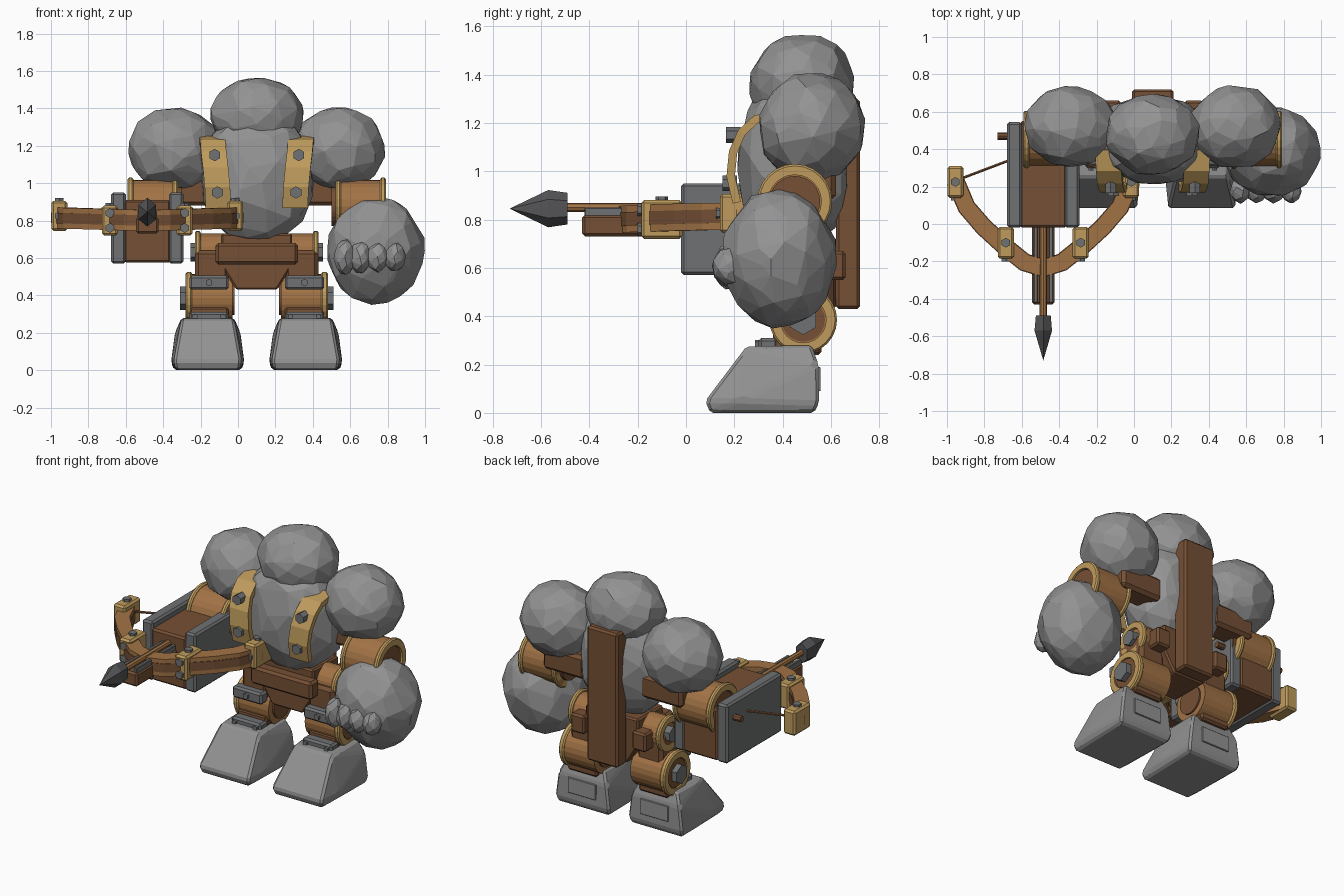
import bpy, bmesh, math, random
from mathutils import Vector, Matrix

random.seed(4)
if "Cube" in bpy.data.objects:
    bpy.data.objects.remove(bpy.data.objects["Cube"])


def material(name, rgb):
    m = bpy.data.materials.new(name)
    m.use_nodes = True
    m.diffuse_color = (*rgb, 1)
    m.node_tree.nodes["Principled BSDF"].inputs["Base Color"].default_value = (*rgb, 1)
    return m


STONE = material("stone grey", (0.29, 0.29, 0.29))
METAL = material("iron grey", (0.16, 0.165, 0.17))
DARK = material("dark iron", (0.09, 0.09, 0.095))
WOOD = material("brown wood", (0.18, 0.08, 0.035))
PALE = material("light wood", (0.36, 0.17, 0.06))
GOLD = material("brass", (0.52, 0.33, 0.11))
CX = 0.1      # body symmetry plane
BX = -0.485   # weapon symmetry plane


def finish(name, bm, mat):
    bmesh.ops.recalc_face_normals(bm, faces=bm.faces)
    me = bpy.data.meshes.new(name)
    bm.to_mesh(me)
    bm.free()
    me.materials.append(mat)
    ob = bpy.data.objects.new(name, me)
    bpy.context.collection.objects.link(ob)
    return ob


def bevel(bm, width):
    if width:
        bmesh.ops.bevel(bm, geom=bm.edges[:], offset=width, segments=1, affect='EDGES')


def box(name, lo, hi, mat, bev=0.012):
    """Chamfered block between two corners."""
    lo, hi = Vector(lo), Vector(hi)
    bm = bmesh.new()
    bmesh.ops.create_cube(bm, size=1)
    for v in bm.verts:
        v.co = (lo + hi) / 2 + v.co * (hi - lo)
    bevel(bm, bev)
    return finish(name, bm, mat)


def hull(name, pts, mat, bev=0, flat=0.1):
    """Convex solid around points."""
    bm = bmesh.new()
    verts = [bm.verts.new(p) for p in pts]
    res = bmesh.ops.convex_hull(bm, input=verts)
    loose = [v for v in bm.verts if not v.link_faces]
    bmesh.ops.delete(bm, geom=loose, context='VERTS')
    bmesh.ops.dissolve_limit(bm, angle_limit=flat, verts=bm.verts, edges=bm.edges)
    bevel(bm, bev)
    return finish(name, bm, mat)


def boulder(name, c, r, n=95, power=1.0):
    """Faceted irregular rock."""
    pts = []
    for i in range(n):
        z = 1 - 2 * (i + 0.5) / n
        a = i * 2.39996 + random.uniform(-0.2, 0.2)
        q = math.sqrt(1 - z * z)
        k = random.uniform(0.97, 1.04)
        d = [math.copysign(abs(t) ** power, t) for t in (q * math.cos(a), q * math.sin(a), z)]
        pts.append([c[j] + r[j] * d[j] * k for j in range(3)])
    return hull(name, pts, STONE)


def rod(name, a, b, r, mat, sides=6, r2=None):
    """Cylinder or cone between two points."""
    a, b = Vector(a), Vector(b)
    bm = bmesh.new()
    rot = (b - a).to_track_quat('Z', 'Y').to_matrix().to_4x4()
    bmesh.ops.create_cone(bm, cap_ends=True, segments=sides, radius1=r,
                          radius2=r if r2 is None else r2, depth=(b - a).length,
                          matrix=Matrix.Translation((a + b) / 2) @ rot)
    return finish(name, bm, mat)


def ring(name, x0, x1, y, z, r_out, r_in, mat, n=24):
    """Chamfered band around the x axis."""
    c, bm = 0.008, bmesh.new()
    prof = [(x0, r_in), (x0, r_out - c), (x0 + c, r_out), (x1 - c, r_out), (x1, r_out - c), (x1, r_in)]
    loops = []
    for i in range(n):
        a = i * math.tau / n
        loops.append([bm.verts.new((x, y + r * math.cos(a), z + r * math.sin(a))) for x, r in prof])
    for i in range(n):
        p, q = loops[i], loops[(i + 1) % n]
        for j in range(6):
            k = (j + 1) % 6
            bm.faces.new((p[j], p[k], q[k], q[j]))
    return finish(name, bm, mat)


def sweep(name, pts, side, half, thick, mat):
    """Flat bar following a path."""
    pts, side = [Vector(p) for p in pts], Vector(side)
    bm, loops = bmesh.new(), []
    for i, p in enumerate(pts):
        t = pts[min(i + 1, len(pts) - 1)] - pts[max(i - 1, 0)]
        nrm = t.cross(side).normalized() * thick / 2
        loops.append([bm.verts.new(p + side * half * u + nrm * v)
                      for u, v in ((-1, -1), (1, -1), (1, 1), (-1, 1))])
    for p, q in zip(loops, loops[1:]):
        for j in range(4):
            k = (j + 1) % 4
            bm.faces.new((p[j], p[k], q[k], q[j]))
    bm.faces.new(loops[0])
    bm.faces.new(loops[-1])
    return finish(name, bm, mat)


# Body rocks
boulder("head", (0.1, 0.48, 1.36), (0.25, 0.22, 0.21))
boulder("torso", (CX, 0.45, 1.03), (0.3, 0.23, 0.34), 110, 0.85)
boulder("left_fist", (0.735, 0.385, 0.64), (0.26, 0.235, 0.29), 110)
for i, x in enumerate((0.57, 0.655, 0.745, 0.84)):
    boulder(f"knuckle_{i + 1}", (x, 0.18, 0.605), (0.058, 0.07, 0.095 - 0.006 * i), 32)

# Back beam, pelvis and belt
box("back_beam", (-0.01, 0.62, 0.43), (0.21, 0.72, 1.3), WOOD)
hull("pelvis", [(CX + s * w, y, z) for s in (-1, 1) for y in (0.36, 0.62)
                for w, z in ((0.11, 0.43), (0.19, 0.56), (0.19, 0.73))], WOOD, 0.01)
box("belt", (-0.12, 0.29, 0.565), (0.32, 0.38, 0.68), WOOD, 0.015)
rod("hip_axle", (-0.21, 0.49, 0.63), (0.41, 0.49, 0.63), 0.1, PALE, 20)

# Paired body parts
for s, tag in ((-1, "right"), (1, "left")):
    def X(d):
        return CX + s * d

    def span(a, b):
        return sorted((X(a), X(b)))

    boulder(tag + "_shoulder", (X(0.44), 0.52, 1.18), (0.245, 0.22, 0.225))
    # Arm beam and elbow barrel
    a, b = span(0.2, 0.5)
    box(tag + "_arm_beam", (a, 0.46, 0.88), (b, 0.62, 1.03), WOOD, 0.02)
    rod(tag + "_elbow_barrel", (X(0.42), 0.45, 0.875), (X(0.67), 0.45, 0.875), 0.143, PALE, 24)
    for d in (0.42, 0.66):
        a, b = span(d, d + 0.03)
        ring(tag + "_elbow_band", a, b, 0.45, 0.875, 0.155, 0.11, GOLD)
    rod(tag + "_elbow_core", (X(0.4), 0.45, 0.875), (X(0.68), 0.45, 0.875), 0.105, WOOD, 24)
    # Hip band and bolt
    a, b = span(0.3, 0.33)
    ring(tag + "_hip_band", a, b, 0.49, 0.63, 0.115, 0.07, GOLD)
    rod(tag + "_hip_bolt", (X(0.3), 0.49, 0.63), (X(0.355), 0.49, 0.63), 0.05, METAL)
    a, b = span(0.17, 0.27)
    box(tag + "_hip_block", (a, 0.56, 0.55), (b, 0.66, 0.67), WOOD)
    # Thigh, knee barrel and clamps
    a, b = span(0.15, 0.33)
    box(tag + "_thigh", (a, 0.36, 0.42), (b, 0.58, 0.64), WOOD, 0.02)
    rod(tag + "_knee_barrel", (X(0.13), 0.485, 0.385), (X(0.37), 0.485, 0.385), 0.13, PALE, 24)
    a, b = span(0.345, 0.38)
    ring(tag + "_knee_band", a, b, 0.485, 0.385, 0.14, 0.095, GOLD)
    rod(tag + "_knee_core", (X(0.12), 0.485, 0.385), (X(0.375), 0.485, 0.385), 0.09, WOOD, 24)
    rod(tag + "_knee_bolt", (X(0.36), 0.485, 0.385), (X(0.41), 0.485, 0.385), 0.062, METAL)
    a, b = span(0.15, 0.36)
    box(tag + "_knee_clamp", (a, 0.31, 0.43), (b, 0.38, 0.505), METAL)
    box(tag + "_ankle_clamp", (a, 0.3, 0.26), (b, 0.38, 0.31), METAL)
    box(tag + "_ankle", (a, 0.36, 0.24), (b, 0.56, 0.34), WOOD)
    rod(tag + "_knee_rivet", (X(0.255), 0.295, 0.468), (X(0.255), 0.32, 0.468), 0.02, METAL)
    for d in (0.18, 0.33):
        rod(tag + "_ankle_rivet", (X(d), 0.285, 0.285), (X(d), 0.31, 0.285), 0.016, METAL)
    # Stone foot with heel plate
    sole = [(0.1, 0, 0.17), (0.08, 0.05, 0.18), (0.25, 0.275, 0.14), (0.52, 0.28, 0.14),
            (0.548, 0.2, 0.175), (0.55, 0.04, 0.195), (0.53, 0, 0.18), (0.22, 0.05, 0.195)]
    hull(tag + "_foot", [(X(0.262) + u * w, y, z) for y, z, w in sole for u in (-1, 1)],
         STONE, 0.012, 0.02)
    a, b = span(0.16, 0.36)
    box(tag + "_heel_plate", (a, 0.545, 0.09), (b, 0.557, 0.19), STONE, 0.003)
    # Chest strap
    strap = [(0.205, 0.21, 0.87), (0.21, 0.185, 0.98), (0.22, 0.195, 1.08),
             (0.23, 0.23, 1.16), (0.235, 0.29, 1.215), (0.24, 0.4, 1.235)]
    sweep(tag + "_strap", [(X(d), y, z) for d, y, z in strap], (1, 0, 0), 0.068, 0.035, GOLD)
    for d, y, z in ((0.21, 0.19, 0.95), (0.225, 0.205, 1.15)):
        rod(tag + "_strap_bolt", (X(d), y + 0.02, z), (X(d), y - 0.04, z), 0.033, METAL)

# Weapon body and rail
box("weapon_body", (-0.61, -0.02, 0.575), (-0.36, 0.55, 0.91), WOOD)
box("rail", (BX - 0.06, -0.43, 0.73), (BX + 0.06, 0, 0.82), WOOD)
rod("arrow_shaft", (BX, -0.52, 0.85), (BX, 0.02, 0.85), 0.019, PALE, 8)
hull("arrow_head", [(BX, -0.73, 0.845)] + [
    (BX + 0.054 * k * math.sin(i * math.pi / 3), y, 0.845 + 0.077 * k * math.cos(i * math.pi / 3))
    for i in range(6) for y, k in ((-0.57, 1), (-0.49, 0.85))], DARK)

# Bow limbs, plates, brackets and strings
limb = [(0, -0.235), (0.1, -0.205), (0.2, -0.125), (0.32, -0.015), (0.41, 0.09), (0.47, 0.23)]
for s, tag in ((-1, "right"), (1, "left")):
    def X(d):
        return BX + s * d

    a, b = sorted((X(0.115), X(0.193)))
    box(tag + "_side_plate", (a, -0.02, 0.57), (b, 0.545, 0.95), METAL)
    a, b = sorted((X(0.03), X(0.052)))
    box(tag + "_guide", (a, -0.42, 0.81), (b, 0, 0.85), METAL, 0.004)
    path = [(X(d), y, 0.8 + 0.03 * d) for d, y in limb]
    sweep(tag + "_limb", path, (0, 0, 1), 0.056, 0.09, PALE)
    sweep(tag + "_limb_groove", path, (0, 0, 1), 0.028, 0.098, WOOD)
    for part, d, y, z in (("middle", 0.2, -0.1, 0.8), ("tip", 0.47, 0.225, 0.825)):
        x = X(d)
        box(f"{tag}_{part}_bracket", (x - 0.043, y - 0.085, z - 0.08),
            (x + 0.043, y + 0.085, z + 0.08), GOLD)
        rod(f"{tag}_{part}_top_bolt", (x, y, z + 0.07), (x, y, z + 0.095), 0.026, METAL)
        for h in ((-0.04, 0.04) if part == "middle" else (0,)):
            rod(f"{tag}_{part}_bolt", (x, y - 0.08, z + h), (x, y - 0.1, z + h), 0.026, METAL)
    rod(tag + "_string", (X(0.17), 0.345, 0.84), (X(0.46), 0.235, 0.835), 0.008, WOOD)
    rod(tag + "_peg", (X(0.18), 0.47, 0.85), (X(0.245), 0.47, 0.85), 0.02, WOOD, 8)
